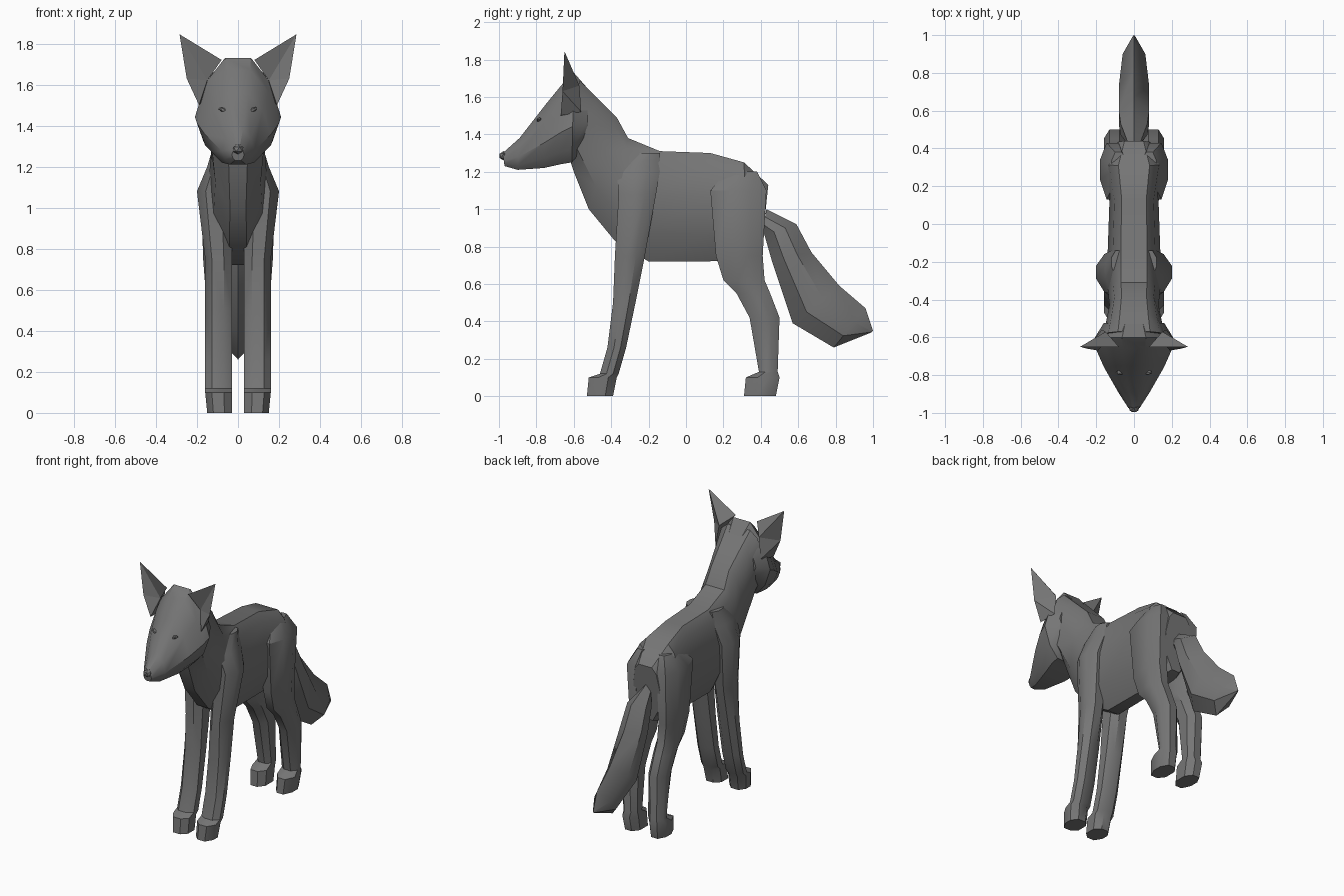
import bpy, bmesh
from math import radians
from mathutils import Matrix, Vector

cube = bpy.data.objects.get("Cube")
if cube:
    bpy.data.objects.remove(cube, do_unlink=True)

GREY = (0.18, 0.18, 0.18, 1)
grey = bpy.data.materials.new("grey fur")
grey.use_nodes = True
grey.diffuse_color = GREY
bsdf = grey.node_tree.nodes["Principled BSDF"]
bsdf.inputs["Base Color"].default_value = GREY
bsdf.inputs["Roughness"].default_value = 0.8

SIDES = (("left", 1), ("right", -1))

# Cross-sections from top to bottom: fraction of height, fraction of half-width
BARREL = ((0, .5), (.1, .8), (.4, 1), (.75, .85), (1, .3))
SKULL = ((0, .3), (.25, .75), (.6, 1), (.85, .8), (1, .5))
DIAMOND = ((0, 0), (.35, 1), (.7, 1), (1, 0))
# Limb cross-section: fraction outward, fraction backward
LIMB = ((0, .25), (0, .75), (.3, 1), (.75, 1),
        (1, .7), (1, .35), (.75, 0), (.3, 0))


def finish(name, bm, smooth=True):
    """Turn a bmesh into a grey object, smooth with sharp edges or flat."""
    bmesh.ops.remove_doubles(bm, verts=bm.verts, dist=0.0005)
    bmesh.ops.recalc_face_normals(bm, faces=bm.faces)
    mesh = bpy.data.meshes.new(name)
    bm.to_mesh(mesh)
    bm.free()
    mesh.materials.append(grey)
    part = bpy.data.objects.new(name, mesh)
    bpy.context.collection.objects.link(part)
    if smooth:
        bpy.ops.object.select_all(action="DESELECT")
        part.select_set(True)
        bpy.context.view_layer.objects.active = part
        bpy.ops.object.shade_smooth_by_angle(angle=radians(35))


def skin(name, rings):
    """Join rings of equal point count and cap both ends."""
    bm = bmesh.new()
    loops = [[bm.verts.new(point) for point in ring] for ring in rings]
    count = len(loops[0])
    for near, far in zip(loops, loops[1:]):
        for i in range(count):
            j = (i + 1) % count
            bm.faces.new((near[i], near[j], far[j], far[i]))
    bm.faces.new(loops[0])
    bm.faces.new(loops[-1])
    finish(name, bm)


def trunk(name, section, stations):
    """Symmetric loft; a station is top (y, z), bottom (y, z), half-width."""
    rings = []
    for top, bottom, width in stations:
        upper, lower = Vector((0, *top)), Vector((0, *bottom))
        half = [upper.lerp(lower, drop) + Vector((width * wide, 0, 0))
                for drop, wide in section]
        mirrored = [Vector((-p.x, p.y, p.z)) for p in reversed(half)]
        rings.append(half + mirrored)
    skin(name, rings)


def leg_pair(name, stations, inner):
    """Mirrored limbs; a station is height, front y, rear y, outer x."""
    for side, sign in SIDES:
        rings = []
        for height, front, rear, outer in stations:
            rings.append([(sign * (inner + (outer - inner) * u),
                           front + (rear - front) * v, height)
                          for u, v in LIMB])
        skin(side + "_" + name, rings)


def bead(name, place, size, tilt=0):
    """Small faceted ellipsoid."""
    bm = bmesh.new()
    shape = (Matrix.Translation(place) @ Matrix.Rotation(tilt, 4, "Y")
             @ Matrix.Diagonal((*size, 1)))
    bmesh.ops.create_icosphere(bm, subdivisions=1, radius=1, matrix=shape)
    finish(name, bm, smooth=False)


# Body, from rump to the top of the neck
trunk("body", BARREL, [
    ((.44, 1.13), (.4, .75), .1),
    ((.31, 1.25), (.33, .73), .165),
    ((.13, 1.3), (.1, .72), .13),
    ((-.14, 1.31), (-.2, .72), .14),
    ((-.31, 1.38), (-.38, .83), .14),
    ((-.37, 1.49), (-.52, 1), .13),
    ((-.48, 1.6), (-.6, 1.2), .15),
    ((-.57, 1.69), (-.62, 1.26), .17)])

# Head, from nape to the end of the muzzle
trunk("head", SKULL, [
    ((-.53, 1.65), (-.52, 1.36), .16),
    ((-.6, 1.73), (-.61, 1.25), .21),
    ((-.66, 1.67), (-.67, 1.24), .2),
    ((-.75, 1.56), (-.76, 1.22), .16),
    ((-.89, 1.38), (-.9, 1.21), .08),
    ((-.98, 1.3), (-.97, 1.23), .03)])

# Nose
bead("nose", (0, -.975, 1.285), (.03, .025, .025))

# Eyes
for side, sign in SIDES:
    bead(side + "_eye", (sign * .07, -.785, 1.475), (.03, .015, .012),
         tilt=radians(-25) * sign)

# Ears, hollow towards the front
EAR = {"tip": (.285, -.65, 1.845), "crown": (.08, -.65, 1.72),
       "hollow": (.15, -.62, 1.62), "base": (.19, -.67, 1.5),
       "bend": (.25, -.66, 1.63), "ridge": (.15, -.57, 1.66),
       "root": (.17, -.56, 1.52)}
EAR_FACES = ("tip hollow crown", "tip bend hollow", "bend base hollow",
             "tip crown ridge", "tip ridge bend", "bend ridge root",
             "bend root base", "crown hollow ridge", "hollow root ridge",
             "hollow base root")
for side, sign in SIDES:
    bm = bmesh.new()
    corners = {key: bm.verts.new((sign * x, y, z))
               for key, (x, y, z) in EAR.items()}
    for face in EAR_FACES:
        bm.faces.new([corners[key] for key in face.split()])
    finish(side + "_ear", bm, smooth=False)

# Front legs, from shoulder blade to paw
leg_pair("front_leg", [
    (1.3, -.27, -.14, .12),
    (1.2, -.37, -.14, .15),
    (1.08, -.36, -.16, .2),
    (.75, -.38, -.22, .16),
    (.5, -.39, -.27, .16),
    (.26, -.42, -.32, .16),
    (.12, -.46, -.36, .16),
    (.1, -.52, -.37, .16),
    (0, -.53, -.39, .15)], inner=.03)

# Hind legs, from hip to paw
leg_pair("hind_leg", [
    (1.2, .22, .38, .12),
    (1.1, .13, .43, .18),
    (.75, .16, .41, .17),
    (.62, .2, .42, .16),
    (.55, .27, .45, .16),
    (.42, .34, .5, .16),
    (.13, .39, .49, .15),
    (.1, .32, .5, .16),
    (0, .31, .48, .15)], inner=.04)

# Tail, from root to pointed end
trunk("tail", DIAMOND, [
    ((.43, 1), (.41, .88), .03),
    ((.59, .92), (.42, .86), .07),
    ((.67, .77), (.46, .72), .08),
    ((.82, .59), (.57, .39), .08),
    ((.96, .47), (.79, .26), .06),
    ((1, .35), (.99, .34), .005)])
